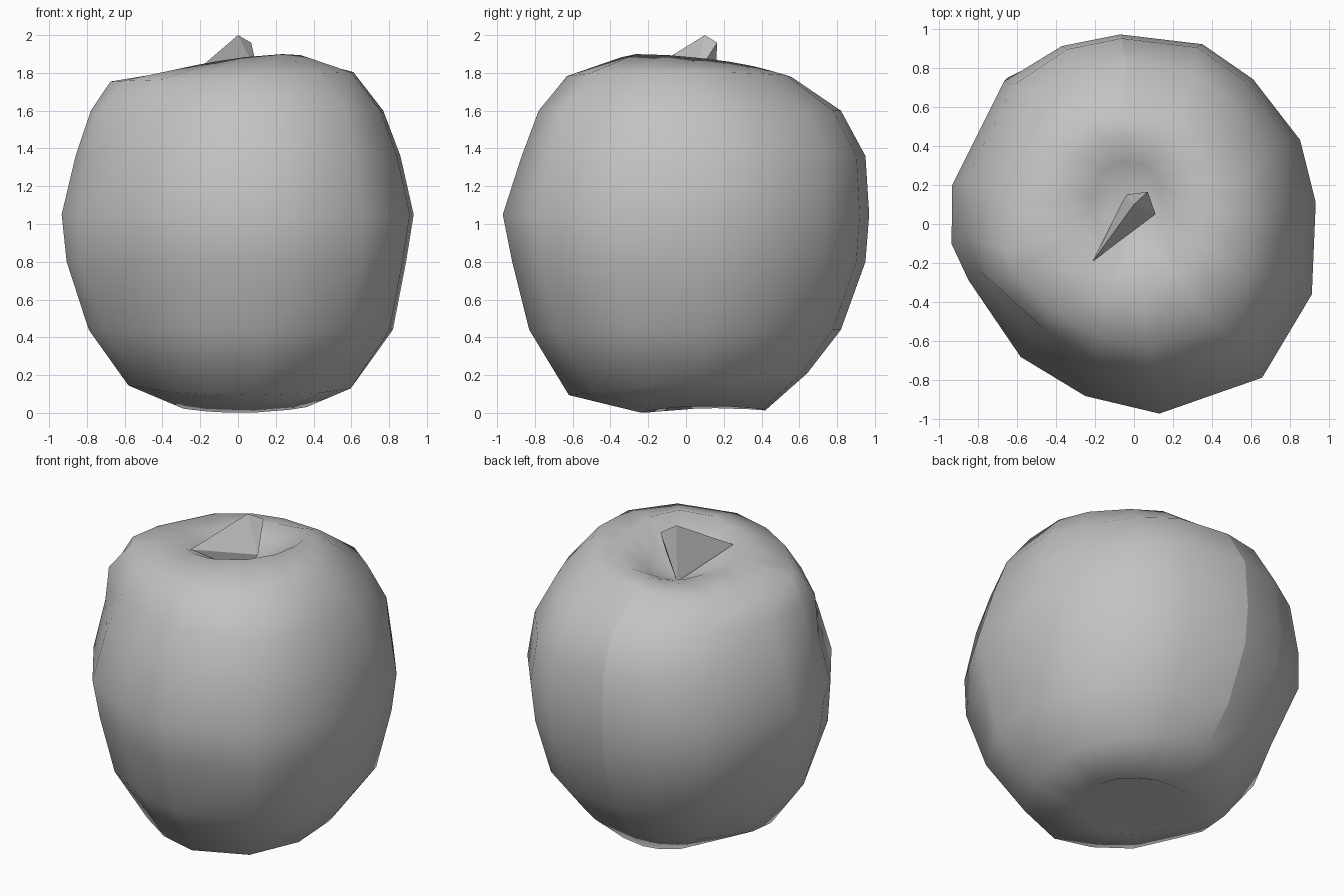
import bpy
import bmesh
from mathutils import Vector

cube = bpy.data.objects.get("Cube")
if cube:
    bpy.data.objects.remove(cube)

grey = bpy.data.materials.new("grey")
grey.use_nodes = True
grey.diffuse_color = (0.54, 0.54, 0.54, 1)
grey.node_tree.nodes["Principled BSDF"].inputs["Base Color"].default_value = (0.54, 0.54, 0.54, 1)


def add_object(name, bm):
    bmesh.ops.recalc_face_normals(bm, faces=bm.faces)
    mesh = bpy.data.meshes.new(name)
    bm.to_mesh(mesh)
    bm.free()
    mesh.materials.append(grey)
    obj = bpy.data.objects.new(name, mesh)
    bpy.context.collection.objects.link(obj)
    return obj


def bulge(bm, centre, offset, reach=0.36):
    """Push the surface near a point, fading out with distance."""
    for vert in bm.verts:
        weight = 1 - (vert.co - Vector(centre)).length / reach
        if weight > 0:
            vert.co += Vector(offset) * weight


# Fruit body: an irregular outline fitted to a stack of tilted rings
OUTLINE = [(0.93, 0.11), (0.85, 0.43), (0.61, 0.74), (0.35, 0.92), (-0.07, 0.97),
           (-0.37, 0.91), (-0.66, 0.72), (-0.93, 0.2), (-0.93, -0.1), (-0.83, -0.28),
           (-0.58, -0.68), (-0.25, -0.88), (0.13, -0.97), (0.65, -0.78), (0.91, -0.36)]
HALF_WIDTH, HALF_DEPTH = 0.93, 0.97
COUNT = len(OUTLINE)
BACK = 4
# z, x range, y range, tilt in x, tilt in y
RINGS = [
    (0.005, -0.29, 0.37, -0.24, 0.42, 0, 0.02),
    (0.15, -0.58, 0.61, -0.62, 0.64, 0, 0.09),
    (0.44, -0.79, 0.82, -0.83, 0.82, 0, 0),
    (0.80, -0.89, 0.89, -0.92, 0.95, 0, 0),
    (1.05, -0.93, 0.93, -0.97, 0.97, 0, 0),
    (1.36, -0.86, 0.86, -0.87, 0.95, 0, 0),
    (1.60, -0.74, 0.77, -0.78, 0.82, 0, 0),
    (1.78, -0.64, 0.61, -0.63, 0.56, 0.04, 0),
    (1.845, -0.36, 0.34, -0.34, 0.45, 0.12, -0.1),
    (1.75, -0.22, 0.15, -0.15, 0.32, 0, 0),
]
bm = bmesh.new()
loops = []
for z, x0, x1, y0, y1, tilt_x, tilt_y in RINGS:
    loop = []
    for px, py in OUTLINE:
        x = (x0 + x1 + px / HALF_WIDTH * (x1 - x0)) / 2
        y = (y0 + y1 + py / HALF_DEPTH * (y1 - y0)) / 2
        loop.append(bm.verts.new((x, y, z + tilt_x * x + tilt_y * y)))
    loops.append(loop)
for low, high in zip(loops, loops[1:]):
    for i in range(COUNT):
        j = (i + 1) % COUNT
        bm.faces.new((low[i], low[j], high[j], high[i]))

# The underside rests on its front and back, with the sides raised
for vert in loops[0]:
    vert.co.z += 0.2 * vert.co.x ** 2

# Uneven swellings around the sides
bulge(bm, (-0.66, -0.25, 1.6), (-0.09, -0.08, 0))
bulge(bm, (-0.78, -0.29, 0.82), (-0.05, -0.02, 0))
bulge(bm, (0.62, -0.73, 0.75), (0.04, -0.04, 0))
bulge(bm, (0.57, -0.67, 1.5), (0.03, -0.05, 0))
bulge(bm, (-0.63, 0.70, 0.78), (-0.02, 0.04, 0))
bulge(bm, (0.60, 0.40, 1.7), (-0.04, -0.02, 0))

# Hollows at the bottom and under the stem
for loop, centre in ((loops[0], (0.05, 0.08, 0.2)), (loops[-1], (-0.02, 0.1, 1.66))):
    tip = bm.verts.new(centre)
    for i in range(COUNT):
        bm.faces.new((loop[i], loop[(i + 1) % COUNT], tip))
for face in bm.faces:
    face.smooth = True

# Crease down the back
for low, high in zip(loops[1:-2], loops[2:-1]):
    bm.edges.get((low[BACK], high[BACK])).smooth = False
add_object("fruit_body", bm)

# Short angular stem
bm = bmesh.new()
for point in ((0, 0.10, 2.0), (0.07, 0.165, 1.96), (0.11, 0.05, 1.78),
              (-0.21, -0.19, 1.82), (-0.04, 0.15, 1.66), (0.04, 0.02, 1.66)):
    bm.verts.new(point)
bmesh.ops.convex_hull(bm, input=bm.verts)
add_object("stem", bm)
